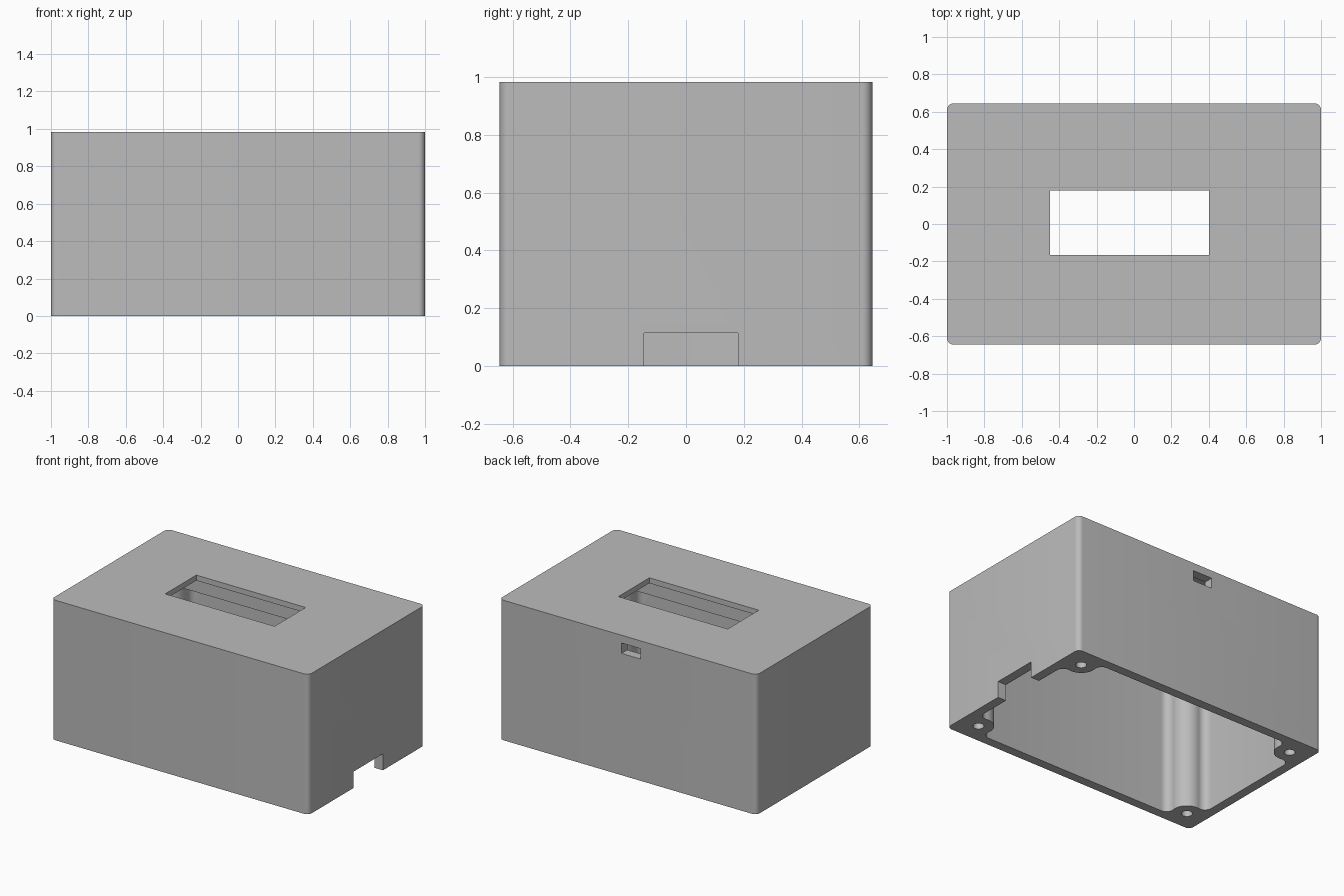
import bpy, bmesh, math
from mathutils import Vector

if "Cube" in bpy.data.objects:
    bpy.data.objects.remove(bpy.data.objects["Cube"])

HX, HY, H = 1.0, 0.645, 0.983      # outer half sizes and height
WALL, CEILING = 0.065, 0.945       # wall thickness, underside of the lid
BOSS_R, BOSS_IN, FILLET = 0.10, 0.14, 0.05

grey = bpy.data.materials.new("light grey plastic")
grey.use_nodes = True
colour = (0.5, 0.5, 0.5, 1)
grey.diffuse_color = colour
grey.node_tree.nodes["Principled BSDF"].inputs["Base Color"].default_value = colour


def prism(name, outline, z0, z1):
    """Extrude a closed xy outline from z0 to z1."""
    bm = bmesh.new()
    base = bm.faces.new([bm.verts.new((x, y, z0)) for x, y in outline])
    top = bmesh.ops.extrude_face_region(bm, geom=[base])["geom"]
    bmesh.ops.translate(bm, vec=(0, 0, z1 - z0),
                        verts=[v for v in top if isinstance(v, bmesh.types.BMVert)])
    bmesh.ops.recalc_face_normals(bm, faces=bm.faces)
    mesh = bpy.data.meshes.new(name)
    bm.to_mesh(mesh)
    bm.free()
    mesh.materials.append(grey)
    obj = bpy.data.objects.new(name, mesh)
    bpy.context.collection.objects.link(obj)
    return obj


def box(name, x0, x1, y0, y1, z0, z1):
    return prism(name, [(x0, y0), (x1, y0), (x1, y1), (x0, y1)], z0, z1)


def arc(cx, cy, r, a0, a1, n):
    return [(cx + r * math.cos(a0 + (a1 - a0) * i / n),
             cy + r * math.sin(a0 + (a1 - a0) * i / n)) for i in range(n + 1)]


def four_corners(corner):
    """Mirror one corner's point list, running from +x to +y, round all quadrants."""
    flip = corner[::-1]
    return (corner + [(-x, y) for x, y in flip]
            + [(-x, -y) for x, y in corner] + [(x, -y) for x, y in flip])


# Outer shell with rounded vertical edges
R = 0.035
case = prism("case_body", four_corners(arc(HX - R, HY - R, R, 0, math.pi / 2, 8)), 0, H)

# Cavity outline: walls flow through fillets into a screw boss in each corner
ix, iy = HX - WALL, HY - WALL
bx, by = HX - BOSS_IN, HY - BOSS_IN
gap = BOSS_IN - WALL - FILLET
along = math.sqrt((BOSS_R + FILLET) ** 2 - gap ** 2)
tilt = math.atan2(along, gap)
corner = arc(ix - FILLET, by - along, FILLET, 0, math.pi - tilt, 8)
corner += arc(bx, by, BOSS_R, -tilt, -2 * math.pi + tilt + math.pi / 2, 20)[1:-1]
corner += arc(bx - along, iy - FILLET, FILLET, tilt - math.pi / 2, math.pi / 2, 8)
cutters = [prism("cavity_cutter", four_corners(corner), -0.1, CEILING)]

# Display window, cable notch, rear port and screw holes
cutters += [
    box("window_cutter", -0.45, 0.40, -0.165, 0.18, 0.9, 1.1),
    box("notch_cutter", 0.9, 1.1, -0.145, 0.18, -0.1, 0.115),
    box("port_cutter", -0.1, 0.05, 0.55, 0.7, 0.855, 0.928),
]
for sx in (-1, 1):
    for sy in (-1, 1):
        cutters.append(prism("screw_hole_cutter",
                             arc(sx * bx, sy * by, 0.035, 0, math.tau, 24)[:-1], -0.1, 0.4))

for cutter in cutters:
    mod = case.modifiers.new(cutter.name, "BOOLEAN")
    mod.operation, mod.solver, mod.object = "DIFFERENCE", "EXACT", cutter
    cutter.hide_render = True

# Bake the cuts and drop the cutters
bpy.context.view_layer.update()
baked = bpy.data.meshes.new_from_object(
    case.evaluated_get(bpy.context.evaluated_depsgraph_get()))
case.modifiers.clear()
case.data = baked
for cutter in cutters:
    bpy.data.objects.remove(cutter)

# Rails under the lid that hold the display board
for name, y0, y1 in (("front_display_rail", -0.26, -0.215), ("back_display_rail", 0.23, 0.275)):
    box(name, -0.72, 0.67, y0, y1, 0.835, CEILING)

bpy.ops.object.select_all(action="DESELECT")
case.select_set(True)
bpy.context.view_layer.objects.active = case
bpy.ops.object.shade_smooth_by_angle(angle=math.radians(30))
